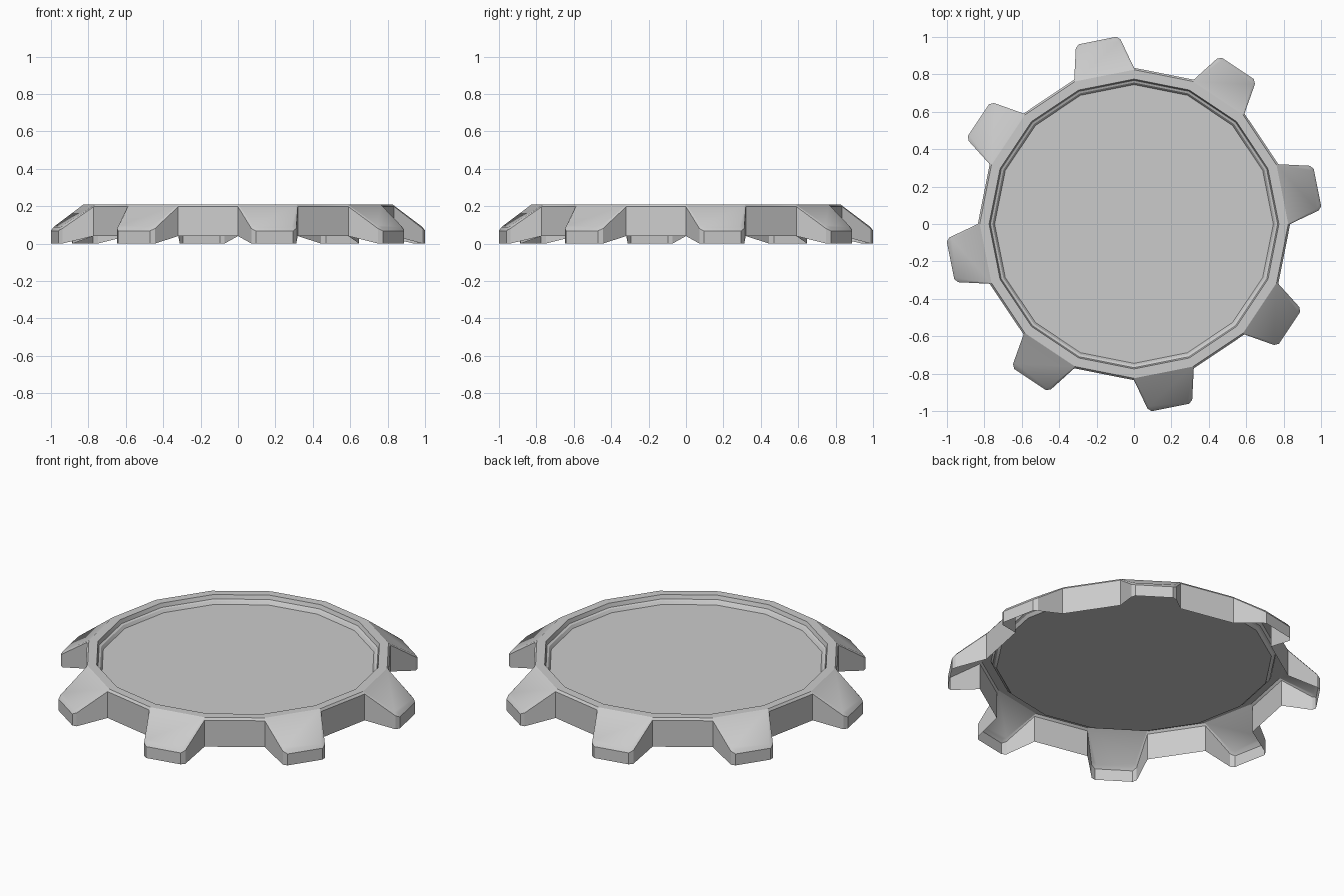
import bpy, bmesh
from math import sin, cos, pi, radians

if "Cube" in bpy.data.objects:
    bpy.data.objects.remove(bpy.data.objects["Cube"])

TEETH = 8


def outline(bm, half):
    """Ring of verts from one half tooth: (radial, half width, z), mirrored and repeated."""
    pts = [(r, -w, z) for r, w, z in half] + [(r, w, z) for r, w, z in reversed(half)]
    ring = []
    for k in range(TEETH):
        a = radians(11.25) + k * 2 * pi / TEETH
        ring += [bm.verts.new((r * cos(a) - t * sin(a), r * sin(a) + t * cos(a), z))
                 for r, t, z in pts]
    return ring


def polygon(bm, r, z):
    return [bm.verts.new((r * cos(k * pi / TEETH), r * sin(k * pi / TEETH), z))
            for k in range(2 * TEETH)]


def bridge(bm, low, high):
    n = len(low)
    for i in range(n):
        j = (i + 1) % n
        bm.faces.new((low[i], low[j], high[j], high[i]))


def finish(bm, name):
    mesh = bpy.data.meshes.new(name)
    bm.to_mesh(mesh)
    bm.free()
    ob = bpy.data.objects.new(name, mesh)
    bpy.context.collection.objects.link(ob)
    bpy.ops.object.select_all(action='DESELECT')
    ob.select_set(True)
    bpy.context.view_layer.objects.active = ob
    bpy.ops.object.shade_smooth_by_angle(angle=radians(30))


# Toothed shell, open underneath: skirt, then bevel to the top
bm = bmesh.new()
levels = [
    [(0.819, 0.163, 0.04), (0.982, 0.122, 0.0), (1.0, 0.102, 0.0)],
    [(0.819, 0.163, 0.197), (0.982, 0.122, 0.08), (1.0, 0.102, 0.068)],
    [(0.809, 0.161, 0.21), (0.972, 0.112, 0.097), (0.987, 0.096, 0.088)],
]
rings = [outline(bm, half) for half in levels]
for low, high in zip(rings, rings[1:]):
    bridge(bm, low, high)

# Sloping tooth tops
top = rings[-1]
for k in range(TEETH):
    bm.faces.new(top[6 * k:6 * k + 6])

# Flat rim and stepped inner lip
prev = [v for i, v in enumerate(top) if i % 6 in (0, 5)]
for r, z in [(0.775, 0.21), (0.768, 0.187), (0.756, 0.182), (0.745, 0.165)]:
    ring = polygon(bm, r, z)
    bridge(bm, prev, ring)
    prev = ring
finish(bm, "toothed_rim")

# Recessed centre panel
bm = bmesh.new()
bm.faces.new(polygon(bm, 0.745, 0.165))
finish(bm, "centre_panel")
